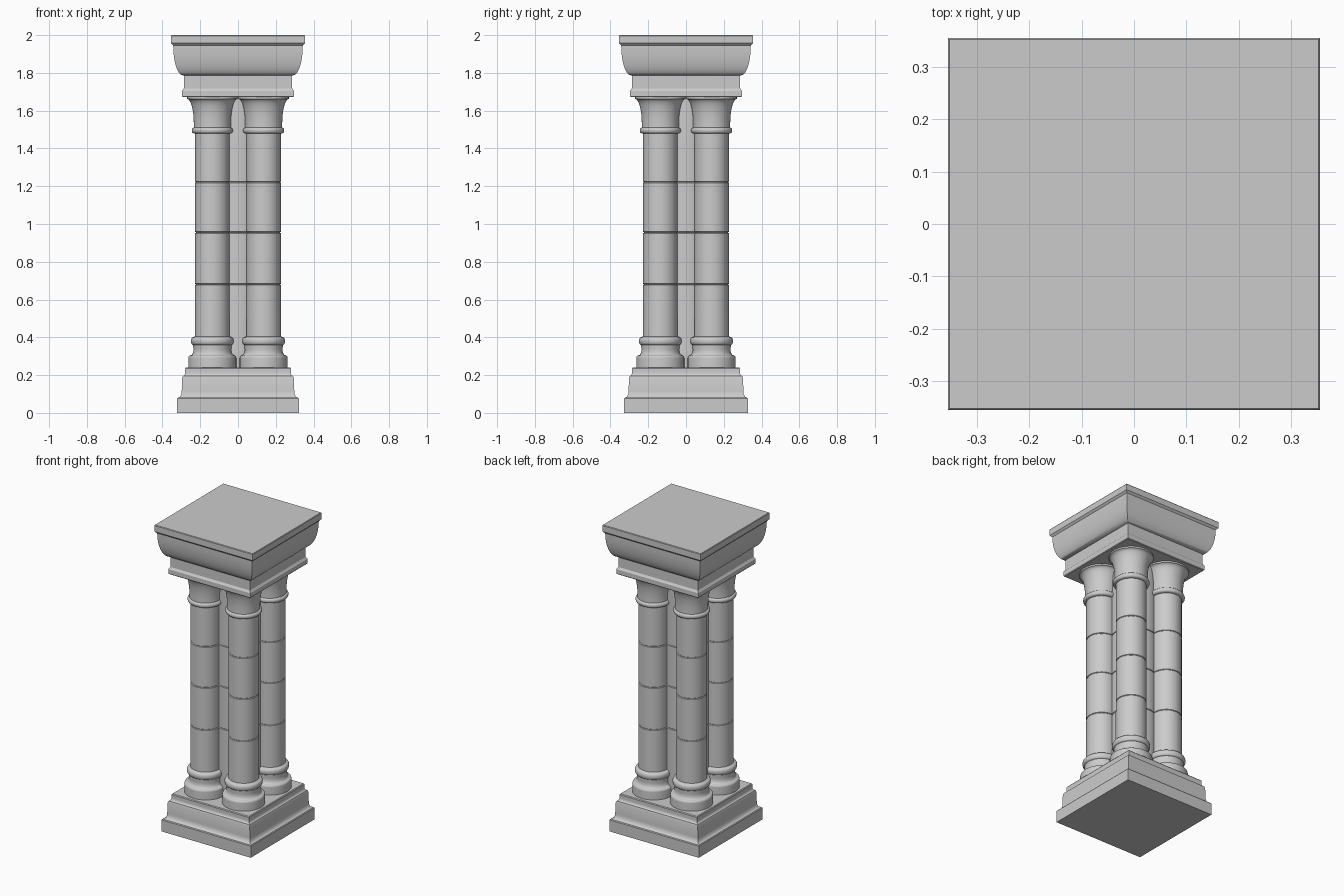
import bpy
import bmesh
from math import cos, sin, pi, sqrt, radians

cube = bpy.data.objects.get("Cube")
if cube:
    bpy.data.objects.remove(cube)

stone = bpy.data.materials.new("grey stone")
stone.use_nodes = True
colour = (0.6, 0.6, 0.6, 1)
stone.diffuse_color = colour
stone.node_tree.nodes["Principled BSDF"].inputs["Base Color"].default_value = colour

JOINTS = (0.68, 0.955, 1.222)


def arc(r0, z0, r1, z1, flip=False, steps=8):
    """Quarter ellipse: leaves vertically, or horizontally if flipped."""
    pts = []
    for i in range(steps + 1):
        a = pi / 2 * i / steps
        u, v = (sin(a), 1 - cos(a)) if flip else (1 - cos(a), sin(a))
        pts.append((r0 + (r1 - r0) * u, z0 + (z1 - z0) * v))
    return pts


def bead(r, bulge, z0, z1, steps=8):
    """Half-round moulding standing out from radius r."""
    mid, half = (z0 + z1) / 2, (z1 - z0) / 2
    return [(r + bulge * sin(pi * i / steps), mid - half * cos(pi * i / steps))
            for i in range(steps + 1)]


def shaft(r):
    """Narrow grooves where the drums of a shaft meet."""
    pts = []
    for z in JOINTS:
        pts += [(r, z - 0.004), (r - 0.004, z - 0.001),
                (r - 0.004, z + 0.001), (r, z + 0.004)]
    return pts


def turn(name, profile, sides, centre=(0, 0), stretch=1):
    """Sweep a (radius, height) profile round a vertical axis and cap it."""
    bm = bmesh.new()
    square = sides == 4
    grow, start = (sqrt(2), pi / 4) if square else (1, 0)
    rings = []
    for r, z in profile:
        ring = []
        for i in range(sides):
            a = start + 2 * pi * i / sides
            ring.append(bm.verts.new((centre[0] + r * grow * cos(a),
                                      centre[1] + r * grow * sin(a) * stretch, z)))
        rings.append(ring)
    for low, high in zip(rings, rings[1:]):
        for i in range(sides):
            j = (i + 1) % sides
            bm.faces.new((low[i], low[j], high[j], high[i]))
    bm.faces.new(rings[0][::-1])
    bm.faces.new(rings[-1])
    bmesh.ops.remove_doubles(bm, verts=bm.verts, dist=0.00001)
    bmesh.ops.recalc_face_normals(bm, faces=bm.faces)
    mesh = bpy.data.meshes.new(name)
    bm.to_mesh(mesh)
    bm.free()
    mesh.materials.append(stone)
    obj = bpy.data.objects.new(name, mesh)
    bpy.context.collection.objects.link(obj)
    bpy.ops.object.select_all(action="DESELECT")
    obj.select_set(True)
    bpy.context.view_layer.objects.active = obj
    bpy.ops.object.shade_smooth_by_angle(angle=radians(32))


# Square plinth with a hollow moulding above its foot
plinth = [(0.322, 0), (0.322, 0.075)] + arc(0.318, 0.08, 0.298, 0.115, True)
plinth += [(0.296, 0.185)] + arc(0.292, 0.195, 0.28, 0.215, True) + [(0.28, 0.235), (0.276, 0.24)]
turn("plinth", plinth, 4, stretch=1.02)

# Square cap: lower band, bowl moulding, top slab
cap = [(0.292, 1.672), (0.296, 1.676), (0.296, 1.705), (0.287, 1.718), (0.287, 1.785)]
cap += arc(0.292, 1.787, 0.343, 1.945, True)[:1]
cap += arc(0.343, 1.945, 0.292, 1.787)[::-1]
cap += [(0.355, 1.957), (0.355, 1.996), (0.352, 2)]
turn("cap", cap, 4)

# Central core behind the four columns
turn("core_shaft", [(0.14, 0.23)] + shaft(0.14) + [(0.14, 1.68)], 48)

# Column: foot, beads, jointed shaft, flared capital
column = [(0.127, 0.235), (0.127, 0.29)] + arc(0.127, 0.29, 0.115, 0.305)
column += arc(0.115, 0.305, 0.1, 0.335, True) + bead(0.102, 0.011, 0.36, 0.4)
column += [(0.092, 0.405)] + shaft(0.091) + [(0.091, 1.478)]
column += bead(0.098, 0.011, 1.48, 1.51) + [(0.098, 1.53)]
column += arc(0.098, 1.53, 0.133, 1.662) + [(0.133, 1.68)]
for side, x in (("right", -0.136), ("left", 0.136)):
    for end, y in (("front", -0.136), ("back", 0.136)):
        turn(f"{end}_{side}_column", column, 48, (x, y))
